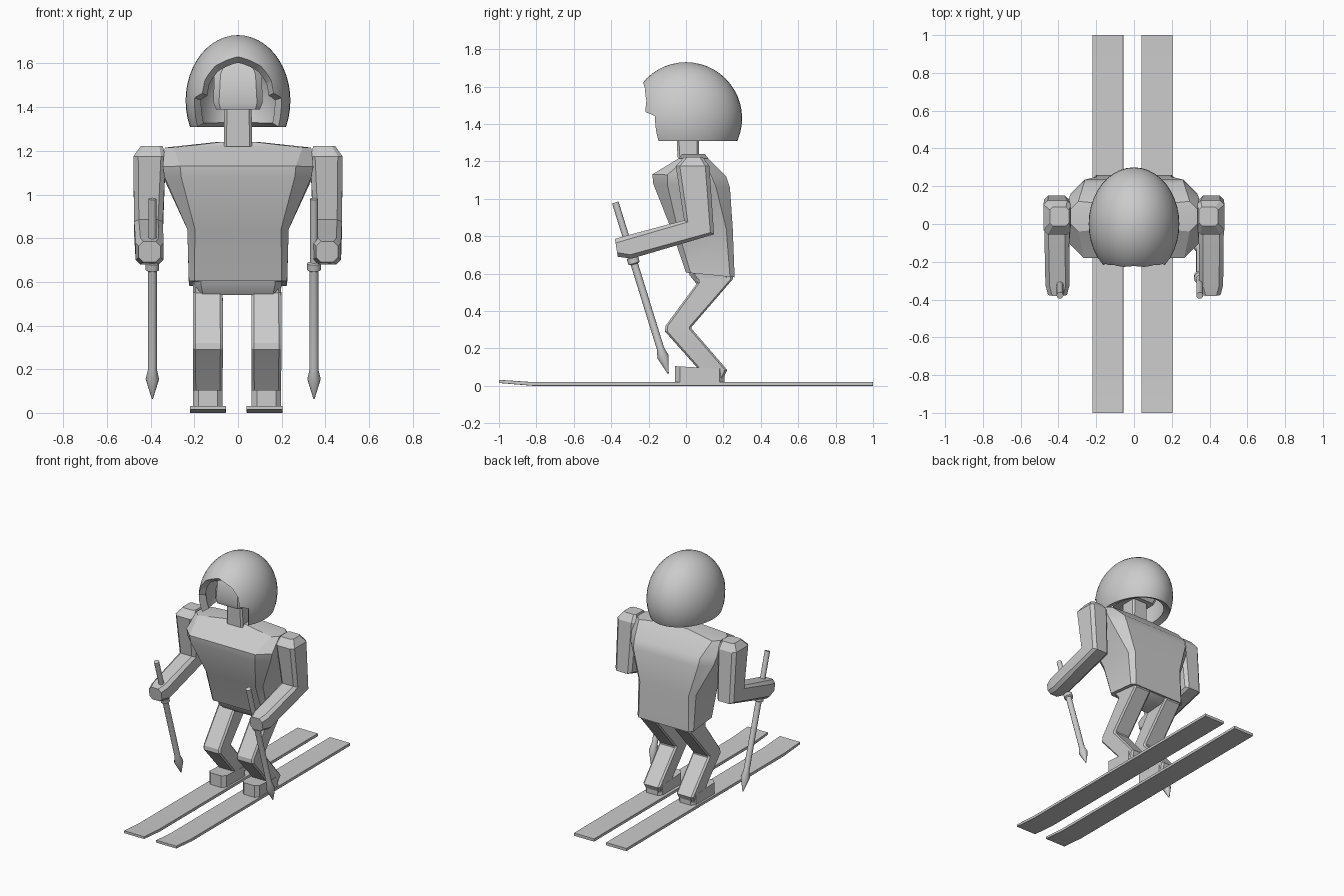
import bpy, bmesh, math
from mathutils import Vector

if "Cube" in bpy.data.objects:
    bpy.data.objects.remove(bpy.data.objects["Cube"])


def loft(name, rings, angle=30):
    """Closed skin over a list of rings with equal point counts."""
    bm = bmesh.new()
    vs = [[bm.verts.new(p) for p in r] for r in rings]
    n = len(vs[0])
    for a, b in zip(vs, vs[1:]):
        for i in range(n):
            j = (i + 1) % n
            bm.faces.new((a[i], a[j], b[j], b[i]))
    bm.faces.new(vs[0])
    bm.faces.new(vs[-1])
    bmesh.ops.recalc_face_normals(bm, faces=bm.faces)
    return finish(name, bm, angle)


def finish(name, bm, angle=30):
    me = bpy.data.meshes.new(name)
    bm.to_mesh(me)
    bm.free()
    ob = bpy.data.objects.new(name, me)
    bpy.context.collection.objects.link(ob)
    smooth(ob, angle)
    return ob


def smooth(ob, angle):
    bpy.ops.object.select_all(action='DESELECT')
    ob.select_set(True)
    bpy.context.view_layer.objects.active = ob
    bpy.ops.object.shade_smooth_by_angle(angle=math.radians(angle))


def section(x, hw, a, b, c):
    """Chamfered rectangle spanning side-view points a and b (y, z)."""
    A, B = Vector((0, *a)), Vector((0, *b))
    d = (B - A).normalized() * c
    pts = [(-hw, A + d), (c - hw, A), (hw - c, A), (hw, A + d),
           (hw, B - d), (hw - c, B), (c - hw, B), (-hw, B - d)]
    return [Vector((x + px, 0, 0)) + p for px, p in pts]


def body(name, stations):
    return loft(name, [section(*s) for s in stations])


# Torso and pelvis
body("torso", [
    (0, .225, (.0, .605), (.26, .58), .025),
    (0, .232, (-.08, .84), (.25, .84), .035),
    (0, .335, (-.175, 1.08), (.235, 1.06), .075),
    (0, .345, (-.18, 1.13), (.215, 1.12), .08),
    (0, .335, (-.04, 1.215), (.12, 1.215), .04),
    (0, .10, (-.02, 1.24), (.10, 1.24), .02)])
body("pelvis", [
    (0, .20, (.01, .63), (.25, .63), .03),
    (0, .20, (.02, .59), (.245, .58), .03),
    (0, .19, (.06, .54), (.20, .55), .03)])

# Neck and head
body("neck", [
    (0, .065, (-.045, 1.22), (.07, 1.22), .012),
    (0, .062, (-.055, 1.42), (.07, 1.42), .012)])
body("head", [
    (0, .10, (-.12, 1.39), (.10, 1.39), .02),
    (0, .112, (-.13, 1.42), (.12, 1.42), .025),
    (0, .11, (-.12, 1.55), (.12, 1.55), .03),
    (0, .08, (-.07, 1.63), (.08, 1.63), .03)])

# Helmet shell, open underneath
bm = bmesh.new()
bmesh.ops.create_uvsphere(bm, u_segments=40, v_segments=24, radius=1)
for v in bm.verts:
    v.co = (v.co.x * .24, v.co.y * .30, 1.43 + v.co.z * .30)
bmesh.ops.bisect_plane(bm, geom=bm.verts[:] + bm.edges[:] + bm.faces[:],
                       plane_co=(0, 0, 1.31), plane_no=(0, 0, 1), clear_inner=True)
helmet = finish("helmet", bm)
solid = helmet.modifiers.new("shell", 'SOLIDIFY')
solid.thickness, solid.offset = .045, -1

# Face opening, tapering inwards
half = [(.24, -.25), (.24, .075), (.165, .085), (.155, .15), (.105, .21)]
outline = half + [(0, .25)] + [(-x, z) for x, z in reversed(half)]
cutter = loft("face_opening", [
    [(x * f, y, 1.38 + z * f) for x, z in outline]
    for y, f in ((-.36, 1.43), (0, .32))])
cutter.hide_render = True
cut = helmet.modifiers.new("opening", 'BOOLEAN')
cut.operation, cut.object, cut.solver = 'DIFFERENCE', cutter, 'EXACT'
bpy.context.view_layer.objects.active = helmet
for m in ("shell", "opening"):
    bpy.ops.object.modifier_apply(modifier=m)
bpy.data.objects.remove(cutter)
smooth(helmet, 30)

for side, s in (("left", -1), ("right", 1)):
    # Arm with bent elbow and fist
    x = s * .405
    low = .405 if s < 0 else .408
    body(side + "_arm", [
        (s * .395, .05, (-.01, 1.222), (.09, 1.222), .015),
        (x, .074, (-.055, 1.175), (.125, 1.175), .022),
        (s * .41, .066, (-.01, .885), (.15, .81), .022),
        (s * low, .064, (-.33, .80), (-.29, .68), .022),
        (s * low, .05, (-.38, .785), (-.365, .69), .022)])

    # Crouched leg and boot
    x = -.138 if s < 0 else .13
    body(side + "_leg", [
        (x, .067, (.05, .60), (.25, .61), .012),
        (x, .068, (.06, .55), (.25, .57), .012),
        (x, .069, (-.11, .32), (.03, .315), .012),
        (x, .069, (-.112, .29), (.03, .305), .012),
        (x, .067, (.07, .085), (.22, .085), .012),
        (x, .06, (.10, .04), (.20, .04), .012)])
    body(side + "_boot", [
        (x, .068, (-.058, .015), (.205, .015), .025),
        (x, .068, (-.058, .105), (.205, .09), .025)])

    # Ski with raised tip
    x = -.138 if s < 0 else .122
    body(side + "_ski", [
        (x, .082, (1, .0), (1, .02), .001),
        (x, .082, (-.82, .0), (-.82, .02), .001),
        (x, .082, (-1, .015), (-1, .032), .001)])

    # Pole with collar and pointed end
    x = -.392 if s < 0 else .348
    top, tip = Vector((x, -.378, .98)), Vector((x, -.095, .065))
    axis = (tip - top).normalized()
    side_v = axis.cross(Vector((1, 0, 0)))
    rings = []
    for z, r in ((.98, .018), (.69, .018), (.685, .031), (.655, .031), (.65, .02),
                 (.20, .02), (.155, .031), (.065, .003)):
        p = top.lerp(tip, (.98 - z) / .915)
        rings.append([p + r * (math.cos(a) * Vector((1, 0, 0)) + math.sin(a) * side_v)
                      for a in (k * math.tau / 12 for k in range(12))])
    loft(side + "_pole", rings, 35)
